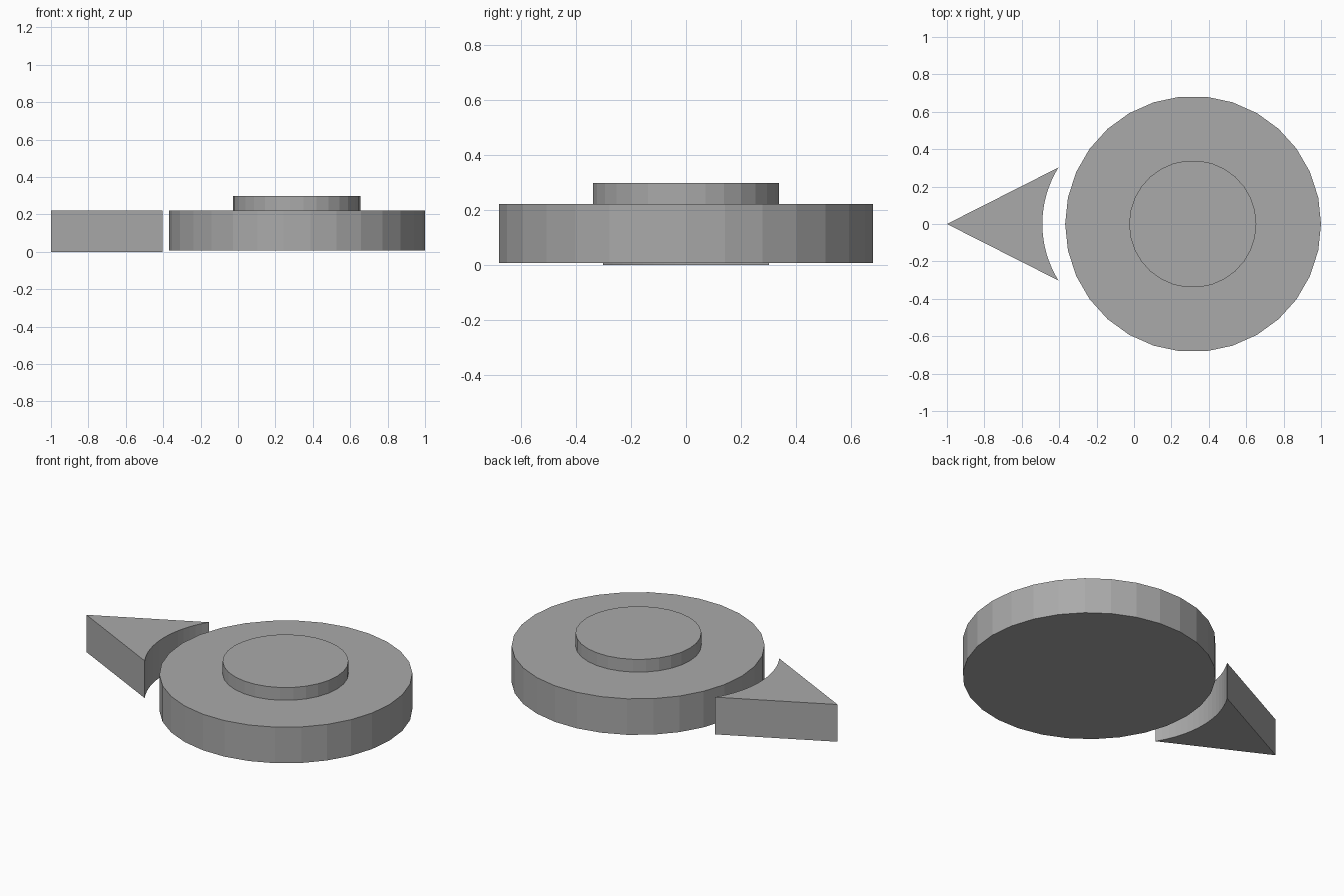
import bpy
import bmesh
from math import asin, cos, sin, tau

cube = bpy.data.objects.get("Cube")
if cube:
    bpy.data.objects.remove(cube, do_unlink=True)

grey = bpy.data.materials.new("plain grey")
grey.use_nodes = True
colour = (0.4, 0.4, 0.4, 1)
grey.diffuse_color = colour
grey.node_tree.nodes["Principled BSDF"].inputs["Base Color"].default_value = colour


def prism(name, outline, bottom, top):
    """Extrude a flat outline from bottom to top into a closed solid."""
    bm = bmesh.new()
    base = bm.faces.new([bm.verts.new((x, y, bottom)) for x, y in outline])
    sides = bmesh.ops.extrude_face_region(bm, geom=[base], use_keep_orig=True)
    verts = [v for v in sides["geom"] if isinstance(v, bmesh.types.BMVert)]
    bmesh.ops.translate(bm, verts=verts, vec=(0, 0, top - bottom))
    bmesh.ops.recalc_face_normals(bm, faces=bm.faces)
    mesh = bpy.data.meshes.new(name)
    bm.to_mesh(mesh)
    bm.free()
    mesh.materials.append(grey)
    obj = bpy.data.objects.new(name, mesh)
    bpy.context.collection.objects.link(obj)
    return obj


def circle(centre_x, radius, sides=30):
    return [(centre_x + radius * cos(tau * i / sides),
             radius * sin(tau * i / sides)) for i in range(sides)]


# Broad disc with a smaller raised disc on top
prism("main_disc", circle(0.316, 0.684), 0.007, 0.222)
prism("raised_disc", circle(0.314, 0.34), 0.222, 0.298)

# Pointer: a triangle whose inner edge is a hollow arc facing the disc
half_width, depth, inner_x, steps = 0.302, 0.086, -0.49, 16
radius = (half_width ** 2 + depth ** 2) / (2 * depth)
spread = asin(half_width / radius)
angles = [spread * (2 * i / steps - 1) for i in range(steps + 1)]
arc = [(inner_x + radius - radius * cos(a), radius * sin(a)) for a in angles]
prism("pointer", [(-1, 0)] + arc, 0, 0.222)
